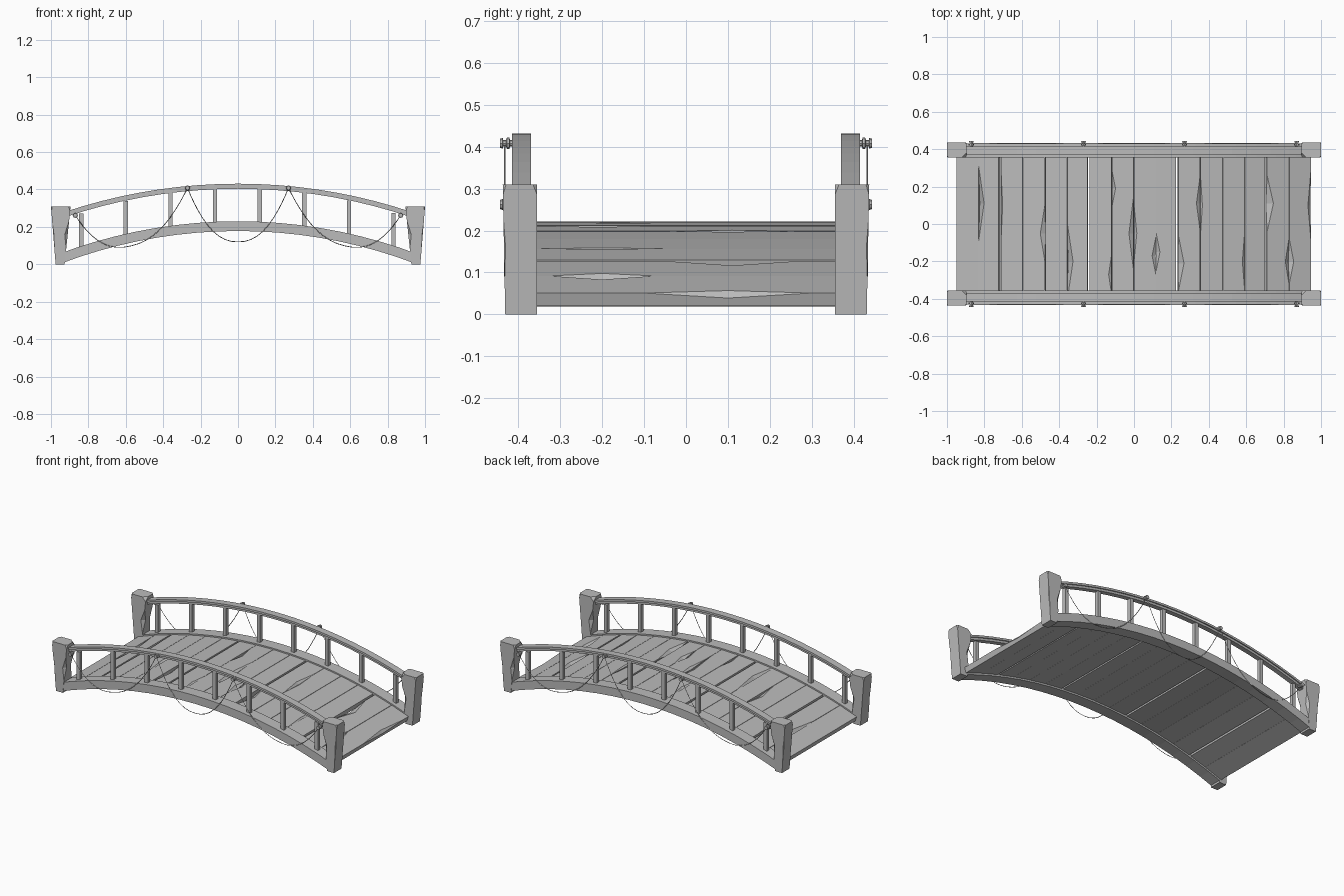
import bpy, bmesh
from math import sin, cos, asin, pi
from mathutils import Vector

if "Cube" in bpy.data.objects:
    bpy.data.objects.remove(bpy.data.objects["Cube"])

wood = bpy.data.materials.new("grey_wood")
wood.use_nodes = True
COLOUR = (0.5, 0.5, 0.5, 1)
wood.diffuse_color = COLOUR
wood.node_tree.nodes["Principled BSDF"].inputs["Base Color"].default_value = COLOUR

RADIUS = 2.666          # curve of the underside of the bridge
BASE = 0.178            # height of the underside at mid span


def arc(angle, lift, along=0.0):
    """Point (x, z) on the bridge curve, raised and shifted in the local frame."""
    r = RADIUS + lift
    return (r * sin(angle) + along * cos(angle),
            BASE - RADIUS + r * cos(angle) - along * sin(angle))


def loft(name, rings):
    """Closed solid through equal-length rings of points, capped at both ends."""
    bm = bmesh.new()
    loops = [[bm.verts.new(p) for p in ring] for ring in rings]
    n = len(loops[0])
    for a, b in zip(loops, loops[1:]):
        for i in range(n):
            j = (i + 1) % n
            bm.faces.new((a[i], a[j], b[j], b[i]))
    bm.faces.new(loops[0])
    bm.faces.new(loops[-1])
    bmesh.ops.remove_doubles(bm, verts=bm.verts, dist=1e-5)
    bmesh.ops.recalc_face_normals(bm, faces=bm.faces)
    mesh = bpy.data.meshes.new(name)
    bm.to_mesh(mesh)
    bm.free()
    mesh.materials.append(wood)
    obj = bpy.data.objects.new(name, mesh)
    bpy.context.collection.objects.link(obj)
    return obj


def curved_bar(name, half_x, low, high, y0, y1, steps=18):
    """Rectangular bar following the bridge curve."""
    end = asin(half_x / RADIUS)
    rings = []
    for i in range(steps + 1):
        a = end * (2 * i / steps - 1)
        (xa, za), (xb, zb) = arc(a, low), arc(a, high)
        rings.append([(xa, y0, za), (xa, y1, za), (xb, y1, zb), (xb, y0, zb)])
    return loft(name, rings)


def box(name, x, y, z0, z1, half):
    corners = ((-half, -half), (half, -half), (half, half), (-half, half))
    return loft(name, [[(x + a, y + b, z) for a, b in corners] for z in (z0, z1)])


def plank(name, x0, x1, left, right):
    """Deck board; left and right are edge chips as (y, half length, depth)."""
    angle = asin((x0 + x1) / 2 / (RADIUS + 0.04))
    half = (x1 - x0) / 2 / cos(angle)
    low, high = 0.01, 0.043
    stations = {-0.36, 0.36}
    for y, reach, _ in (left, right):
        stations |= {max(y - reach, -0.355), y, min(y + reach, 0.355)}
    rings = []
    for y in sorted(stations):
        l, r = [max(0, d * (1 - abs(y - c) / s)) for c, s, d in (left, right)]
        section = ((-half, low), (half, low), (half, high - 0.7 * r),
                   (half - r, high), (-half + l, high), (-half, high - 0.7 * l))
        rings.append([(p[0], y, p[1]) for p in (arc(angle, h, u) for u, h in section)])
    return loft(name, rings)


# Deck boards with chipped edges
PLAIN = (0, 0.1, 0)
left_chips = {1: (0.11, 0.2, 0.03), 2: (0.1, 0.2, 0.01), 5: (-0.2, 0.2, 0.03),
              7: (0.19, 0.1, 0.02), 8: (-0.05, 0.15, 0.015), 9: (-0.15, 0.1, 0.02),
              10: (-0.21, 0.15, 0.03), 11: (0.1, 0.15, 0.01), 14: (0.11, 0.15, 0.035),
              15: (-0.2, 0.12, 0.025)}
right_chips = {3: (-0.05, 0.15, 0.025), 6: (-0.27, 0.1, 0.015), 7: (-0.05, 0.2, 0.025),
               8: (-0.17, 0.1, 0.02), 10: (0.11, 0.15, 0.02), 12: (-0.2, 0.15, 0.012),
               14: (-0.2, 0.12, 0.02), 15: (0.1, 0.2, 0.018)}
COUNT, WIDTH = 16, 0.1185
for i in range(COUNT):
    start = -0.948 + i * WIDTH
    wide_gap = 0.012 if i % 4 == 1 else 0.002
    plank(f"deck_plank_{i + 1}", start, start + WIDTH - wide_gap,
          left_chips.get(i, PLAIN), right_chips.get(i, PLAIN))


def post(name, sx, sy):
    """Tapered corner post with worn corners."""
    # height, then wear on outer/inner-x by outer/inner-y corners
    levels = ((0, 0, 0, 0, 0), (0.08, 0, 0, 0, 0), (0.16, 0.004, 0.016, 0.02, 0),
              (0.23, 0, 0, 0, 0), (0.285, 0, 0, 0, 0), (0.31, 0.008, 0.012, 0.026, 0.01))
    rings = []
    for z, oo, io, ii, oi in levels:
        t = z / 0.31
        xo, xi = 0.975 + 0.025 * t, 0.927 - 0.032 * t
        yo, yi = 0.431 + 0.006 * t, 0.355
        ring = [(xo - oo, yo), (xo, yo - oo), (xo, yi + oi), (xo - oi, yi),
                (xi + ii, yi), (xi, yi + ii), (xi, yo - io), (xi + io, yo)]
        rings.append([(sx * x, sy * y, z) for x, y in ring])
    return loft(name, rings)


def peg(name, x, sy, z):
    """Rope peg with a flanged head, pointing outwards."""
    profile = ((0.405, 0.008), (0.42, 0.008), (0.421, 0.014), (0.427, 0.014),
               (0.429, 0.008), (0.436, 0.008), (0.437, 0.013), (0.443, 0.011))
    return loft(name, [[(x + r * cos(k * pi / 4), sy * y, z + r * sin(k * pi / 4))
                        for k in range(8)] for y, r in profile])


def rope(name, y, a, b, sag):
    """Thin hanging rope between two pegs."""
    curve = bpy.data.curves.new(name, "CURVE")
    curve.dimensions = "3D"
    curve.bevel_depth = 0.002
    curve.bevel_resolution = 0
    curve.materials.append(wood)
    steps = 24
    line = curve.splines.new("POLY")
    line.points.add(steps)
    for i, point in enumerate(line.points):
        u = 0.5 - 0.5 * cos(pi * i / steps)
        p = Vector(a).lerp(Vector(b), u)
        point.co = (p.x, y, p.y - sag * (1 - abs(2 * u - 1) ** 2.3), 1)
    bpy.context.collection.objects.link(bpy.data.objects.new(name, curve))


# Both sides: beam, handrail, balusters, posts, pegs and ropes
PEGS = ((-0.87, 0.262), (-0.27, 0.408), (0.27, 0.408), (0.87, 0.262))
for side, s in (("front", -1), ("back", 1)):
    curved_bar(f"{side}_beam", 0.95, 0, 0.052, s * 0.355, s * 0.43)
    curved_bar(f"{side}_handrail_top", 0.85, 0.24, 0.253, s * 0.37, s * 0.415)
    curved_bar(f"{side}_handrail_under", 0.85, 0.226, 0.24, s * 0.377, s * 0.408)
    for k in range(8):
        x = -0.838 + k * 0.2385
        angle = asin(x / RADIUS)
        foot = arc(angle, 0)[1] + 0.03
        box(f"{side}_baluster_{k + 1}", x, s * 0.392, foot, foot + 0.2, 0.0115)
    for end, sx in (("right", -1), ("left", 1)):
        post(f"{side}_{end}_post", sx, s)
    for k, (x, z) in enumerate(PEGS):
        peg(f"{side}_peg_{k + 1}", x, s, z)
    for k, sag in enumerate((0.236, 0.288, 0.236)):
        rope(f"{side}_rope_{k + 1}", s * 0.432, PEGS[k], PEGS[k + 1], sag)
